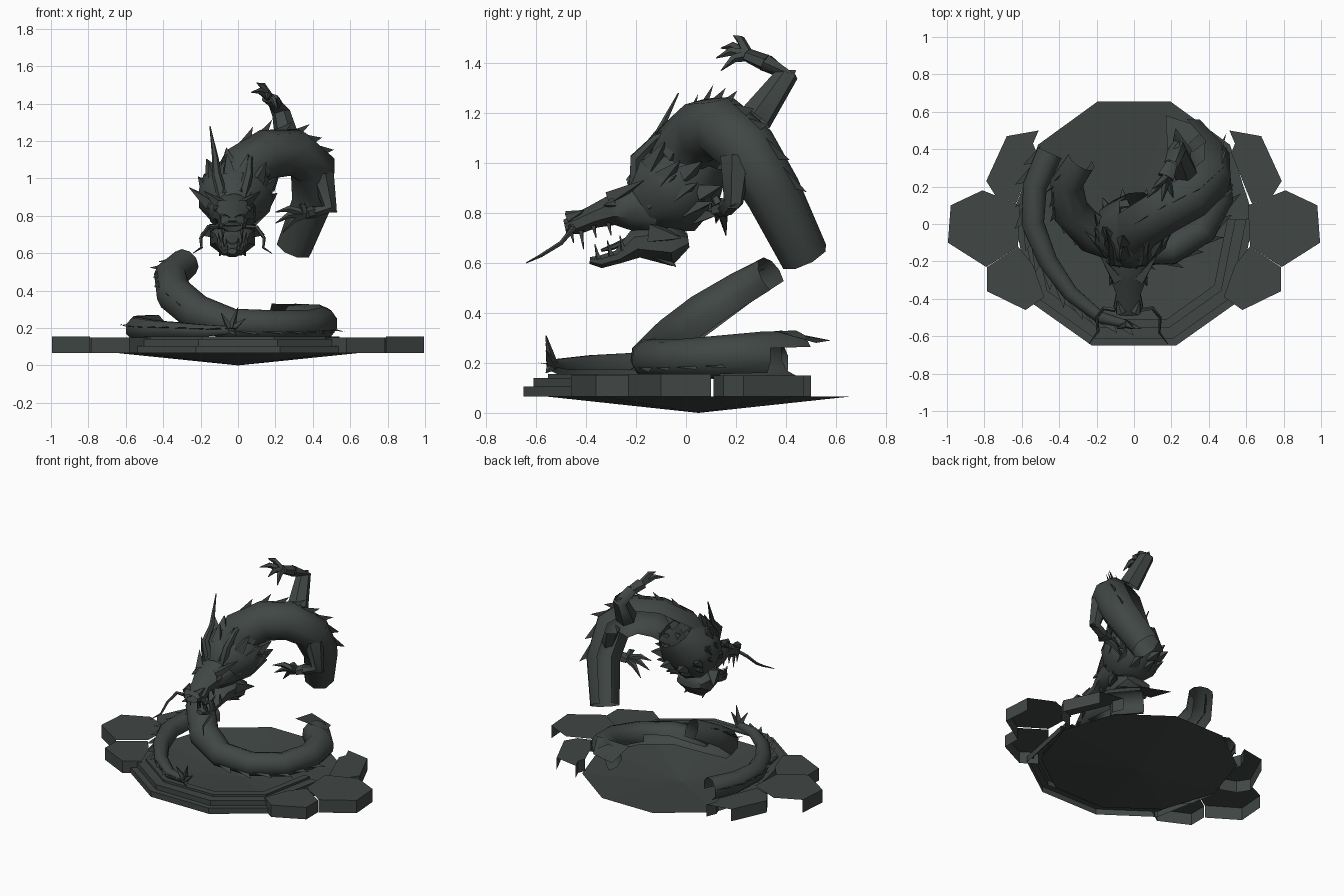
import bpy, bmesh, math
from mathutils import Vector as V

if "Cube" in bpy.data.objects:
    bpy.data.objects.remove(bpy.data.objects["Cube"])

mat = bpy.data.materials.new("dark slate green")
mat.diffuse_color = (0.052, 0.063, 0.06, 1)
mat.use_nodes = True
mat.node_tree.nodes["Principled BSDF"].inputs["Base Color"].default_value = mat.diffuse_color


def make(name, verts, faces, smooth=False, open_dir=None, limit=0.7):
    """Mesh object; faces turned towards open_dir are left out."""
    me = bpy.data.meshes.new(name)
    me.from_pydata([tuple(v) for v in verts], [], faces)
    bm = bmesh.new()
    bm.from_mesh(me)
    bmesh.ops.recalc_face_normals(bm, faces=bm.faces[:])
    if open_dir:
        d = V(open_dir).normalized()
        bm.normal_update()
        bmesh.ops.delete(bm, geom=[f for f in bm.faces if f.normal.dot(d) > limit], context='FACES')
    bm.to_mesh(me)
    bm.free()
    ob = bpy.data.objects.new(name, me)
    bpy.context.collection.objects.link(ob)
    me.materials.append(mat)
    if smooth:
        bpy.ops.object.select_all(action='DESELECT')
        ob.select_set(True)
        bpy.context.view_layer.objects.active = ob
        bpy.ops.object.shade_smooth_by_angle(angle=math.radians(50))
    return ob


def frames(path):
    """Points, tangents, side and up vectors along a path."""
    p = [V(q[:3]) for q in path]
    out, side = [], None
    for i in range(len(p)):
        t = (p[min(i + 1, len(p) - 1)] - p[max(i - 1, 0)]).normalized()
        if side is None:
            side = t.cross(V((0, 0, 1)))
            if side.length < 0.1:
                side = V((1, 0, 0))
        side = (side - t * side.dot(t)).normalized()
        out.append((p[i], t, side, side.cross(t)))
    return out


def tube(name, path, sides=8, caps=True, open_dir=None, limit=0.7):
    """Loft through (x, y, z, half width, half height) stations."""
    verts, faces = [], []
    for (p, t, s, u), q in zip(frames(path), path):
        a, b = q[3], q[-1] if len(q) > 4 else q[3]
        for k in range(sides):
            w = math.tau * (k + 0.5) / sides
            verts.append(p + s * a * math.cos(w) + u * b * math.sin(w))
    for i in range(len(path) - 1):
        for k in range(sides):
            n = (k + 1) % sides
            faces.append((i * sides + k, i * sides + n, (i + 1) * sides + n, (i + 1) * sides + k))
    if caps:
        faces += [tuple(range(sides)), tuple(range(len(verts) - sides, len(verts)))]
    return make(name, verts, faces, True, open_dir, limit)


def spike(name, a, b, r, sides=4):
    a, b = V(a), V(b)
    m = a.lerp(b, 0.5)
    tube(name, [(*a, r), (*m, r * 0.55), (*b, 0.002)], sides, caps=False)


def fins(name, path, out, size, n=3):
    """Saw-tooth plates standing off a tube; out(p) gives the direction."""
    verts, faces = [], []
    for q0, q1 in zip(path, path[1:]):
        for k in range(n):
            a, b = (V(q0).lerp(V(q1), f / n) for f in (k, k + 1))
            da, db = out(a[0:3]), out(b[0:3])
            pa, pb = V(a[:3]) + da * a[3] * 0.85, V(b[:3]) + db * b[3] * 0.85
            i = len(verts)
            verts += [pa, pb, pb + db * (size + b[3] * 0.15) + (pb - pa) * 0.25]
            faces.append((i, i + 1, i + 2))
    make(name, verts, faces)


# ---- base: shallow cone dish, front steps, stone slabs
rim = [V((0.635 * math.cos(math.tau * k / 10), 0.05 + 0.635 * math.sin(math.tau * k / 10), 0.065)) for k in range(10)]
make("base_dish", rim + [V((0, 0.05, 0))], [(k, (k + 1) % 10, 10) for k in range(10)])

half = [(0.64, 0.03), (0.55, -0.42), (0.225, -0.65)]
line = [(-x, y) for x, y in half] + half[::-1]
for i, (s, s2, z0, z1) in enumerate([(1, 0.94, 0.065, 0.105), (0.94, 0.85, 0.105, 0.14), (0.85, 0.78, 0.14, 0.155)]):
    rows = [[V((x * k, y * k, z)) for x, y in line] for k, z in ((s, z0), (s, z1), (s2, z1))]
    n = len(line)
    make("base_step_%d" % i, sum(rows, []),
         [(r * n + k, r * n + k + 1, (r + 1) * n + k + 1, (r + 1) * n + k) for r in (0, 1) for k in range(n - 1)])

slabs = [[(0.61, 0.1), (0.62, -0.12), (0.79, -0.23), (0.995, -0.1), (0.98, 0.1), (0.81, 0.18)],
         [(0.63, 0.11), (0.74, 0.15), (0.79, 0.23), (0.68, 0.47), (0.51, 0.5), (0.54, 0.43), (0.52, 0.38)],
         [(0.48, -0.39), (0.58, -0.46), (0.785, -0.36), (0.785, -0.23), (0.62, -0.12), (0.54, -0.22)]]
for i, sl in enumerate(slabs):
    for m in (1, -1):
        z = 0.155 - 0.006 * (i > 0)
        top = [V((x * m, y, z)) for x, y in sl]
        n = len(sl)
        faces = [tuple(range(n))]
        for k in range(n):
            (x0, y0), (x1, y1) = sl[k], sl[(k + 1) % n]
            if x1 - x0 > -0.13 and y1 - y0 > -0.11:      # inner and back walls stay open
                faces.append((k, (k + 1) % n, (k + 1) % n + n, k + n))
        make("slab_%d_%d" % (i, m), top + [V((v.x, v.y, 0.065)) for v in top], faces)

# ---- body: upper arch, low coil, tail (open shells on the hidden side)
arch = [(-0.02, -0.08, 0.92, 0.13), (0.03, 0.0, 1.05, 0.14), (0.16, 0.08, 1.13, 0.135), (0.3, 0.15, 1.14, 0.13),
        (0.4, 0.24, 1.06, 0.125), (0.4, 0.35, 0.88, 0.115), (0.3, 0.475, 0.625, 0.1)]
coil = [(-0.28, 0.34, 0.55, 0.08), (-0.36, 0.22, 0.48, 0.09), (-0.34, 0.07, 0.38, 0.1), (-0.22, -0.06, 0.28, 0.1),
        (-0.03, -0.14, 0.22, 0.085), (0.2, -0.14, 0.215, 0.08), (0.37, -0.03, 0.215, 0.08), (0.45, 0.14, 0.225, 0.085),
        (0.43, 0.3, 0.235, 0.09), (0.3, 0.44, 0.24, 0.09)]
tail = [(-0.45, 0.38, 0.2, 0.075), (-0.53, 0.2, 0.2, 0.07), (-0.54, 0.0, 0.195, 0.065), (-0.46, -0.2, 0.19, 0.055),
        (-0.34, -0.37, 0.19, 0.045), (-0.18, -0.5, 0.185, 0.035), (-0.02, -0.54, 0.19, 0.02)]
tube("body_arch", arch, caps=False, open_dir=(-0.6, 0.75, -0.2), limit=0.75)
tube("body_coil", coil, 10, caps=False, open_dir=(0, 0.8, -0.6), limit=0.55)
tube("tail", tail, caps=False, open_dir=(0.3, 0.5, -0.8), limit=0.6)
# ragged top flap where the coil breaks off
make("coil_end_flap", [(0.44, 0.36, 0.325), (0.18, 0.38, 0.33), (0.17, 0.58, 0.29), (0.36, 0.52, 0.28)], [(0, 1, 2, 3)])


def arch_out(p):
    return (V(p) - V((0.16, 0.05, 0.8))).normalized()


def flat_out(p):
    return V((p[0], p[1], 0.12)).normalized()


fins("arch_fins", arch[1:6], arch_out, 0.04, 2)
fins("coil_fins", coil[:4], lambda p: V((-0.8, -0.3, 0.4)).normalized(), 0.03, 2)
fins("coil_low_fins", coil[4:8], lambda p: V((p[0] - 0.1, p[1] - 0.15, -0.15)).normalized(), 0.035, 2)
fins("tail_fins", tail, flat_out, 0.035, 2)
for i, (dx, dz) in enumerate([(0.03, 0.12), (0.07, 0.06), (-0.06, 0.09), (0.02, -0.03)]):
    spike("tail_tuft_%d" % i, (-0.04, -0.535, 0.19), (-0.03 + dx, -0.56, 0.19 + dz), 0.025)

# ---- neck mane: flaring collar with pointed locks
ax0, ax1 = V((-0.02, -0.17, 0.82)), V((0.0, 0.03, 0.98))
tube("neck", [(*ax0, 0.12, 0.12), (-0.02, -0.08, 0.88, 0.2, 0.19), (0, 0.0, 0.95, 0.2, 0.17),
              (0.04, 0.06, 1.05, 0.13, 0.13)], 10, caps=False)
t = (ax1 - ax0).normalized()
side = V((1, 0, 0))
up = side.cross(t).normalized()
for ring, (f, r, ln, num) in enumerate([(0.15, 0.11, 0.14, 9), (0.5, 0.17, 0.13, 12), (0.85, 0.18, 0.1, 10)]):
    for k in range(num):
        w = math.tau * (k + 0.5 * (ring % 2)) / num
        d = side * math.cos(w) + up * math.sin(w)
        a = ax0.lerp(ax1, f) + d * r * 0.9
        spike("mane_lock_%d_%d" % (ring, k), a, a + d * ln * 0.5 + t * ln * 0.8, 0.045)

# ---- head
C = -0.03
tube("skull", [(C, -0.12, 0.82, 0.13, 0.13), (C, -0.23, 0.82, 0.125, 0.095), (C, -0.3, 0.81, 0.1, 0.065),
               (C, -0.37, 0.785, 0.07, 0.05), (C, -0.44, 0.755, 0.085, 0.045), (C, -0.485, 0.745, 0.055, 0.03)], caps=False)
tube("lower_jaw", [(C, 0.01, 0.69, 0.1, 0.03), (C, -0.06, 0.68, 0.13, 0.1), (C, -0.2, 0.68, 0.1, 0.065),
                   (C, -0.27, 0.625, 0.07, 0.03), (C, -0.34, 0.605, 0.05, 0.028), (C, -0.385, 0.61, 0.025, 0.015)])
tube("tongue", [(C, -0.2, 0.71, 0.04, 0.012), (C, -0.29, 0.665, 0.035, 0.012), (C, -0.34, 0.65, 0.015, 0.006)], 6)
for m in (1, -1):
    tag = "_%d" % m

    def P(x, y, z):
        return (C + m * x, y, z)
    tube("horn" + tag, [(*P(0.05, -0.2, 0.89), 0.032), (*P(0.085, -0.2, 1.02), 0.026),
                        (*P(0.09, -0.12, 1.1), 0.018), (*P(0.12, -0.03, 1.28 if m < 0 else 1.14), 0.003)], 6)
    spike("brow" + tag, P(0.06, -0.3, 0.86), P(0.15, -0.17, 0.93), 0.035)
    spike("ear" + tag, P(0.11, -0.15, 0.86), P(0.23, -0.04, 0.95), 0.04)
    spike("cheek" + tag, P(0.09, -0.13, 0.72), P(0.17, -0.02, 0.7), 0.05)
    spike("chin" + tag, P(0.04, -0.12, 0.65), P(0.07, -0.04, 0.585), 0.04)
    spike("nostril" + tag, P(0.04, -0.47, 0.78), P(0.06, -0.41, 0.81), 0.03, 6)
    spike("eye" + tag, P(0.085, -0.29, 0.84), P(0.1, -0.33, 0.83), 0.022, 6)
    for k, (y, z) in enumerate([(-0.46, 0.73), (-0.42, 0.73), (-0.37, 0.75), (-0.31, 0.76)]):
        spike("upper_tooth%s_%d" % (tag, k), P(0.05, y, z), P(0.052, y + 0.01, z - (0.075 if k == 1 else 0.05)), 0.012)
    for k, (y, z) in enumerate([(-0.35, 0.615), (-0.3, 0.63), (-0.25, 0.65)]):
        spike("lower_tooth%s_%d" % (tag, k), P(0.03 + 0.02 * k, y, z), P(0.035 + 0.02 * k, y - 0.015, z + 0.06), 0.012)
    tube("whisker" + tag, [(*P(0.07, -0.46, 0.745), 0.012), (*P(0.13, -0.45, 0.74), 0.011), (*P(0.17, -0.5, 0.68), 0.009),
                           (*P(0.165, -0.58, 0.63), 0.007), (*P(0.21, -0.64, 0.6), 0.002)], 5)


# ---- arms: upper limb, forearm, palm and clawed fingers
def arm(name, path, palm, tips, elbow):
    tube(name, path, 6, caps=False)
    a, p = V(path[-1][:3]), V(palm)
    tube(name + "_palm", [(*a, 0.035), (*p, 0.05, 0.028)], 6)
    for k, tip in enumerate(tips):
        tp = V(tip)
        mid = p.lerp(tp, 0.55) + V((0, 0, 0.022))
        tube("%s_finger_%d" % (name, k), [(*p, 0.024), (*mid, 0.018), (*tp, 0.002)], 5, caps=False)
    spike(name + "_elbow_fin", path[1][:3], elbow, 0.035)


arm("raised_arm", [(0.27, 0.28, 1.18, 0.07), (0.23, 0.4, 1.35, 0.05), (0.2, 0.32, 1.4, 0.04)], (0.17, 0.25, 1.43),
    [(0.07, 0.14, 1.46), (0.1, 0.19, 1.51), (0.15, 0.12, 1.42), (0.21, 0.14, 1.37)], (0.24, 0.44, 1.37))
arm("lowered_arm", [(0.45, 0.2, 1.02, 0.065), (0.49, 0.19, 0.84, 0.04), (0.4, 0.16, 0.82, 0.035)], (0.36, 0.14, 0.81),
    [(0.2, 0.1, 0.82), (0.2, 0.12, 0.76), (0.24, 0.16, 0.71), (0.33, 0.1, 0.86)], (0.53, 0.21, 0.82))
